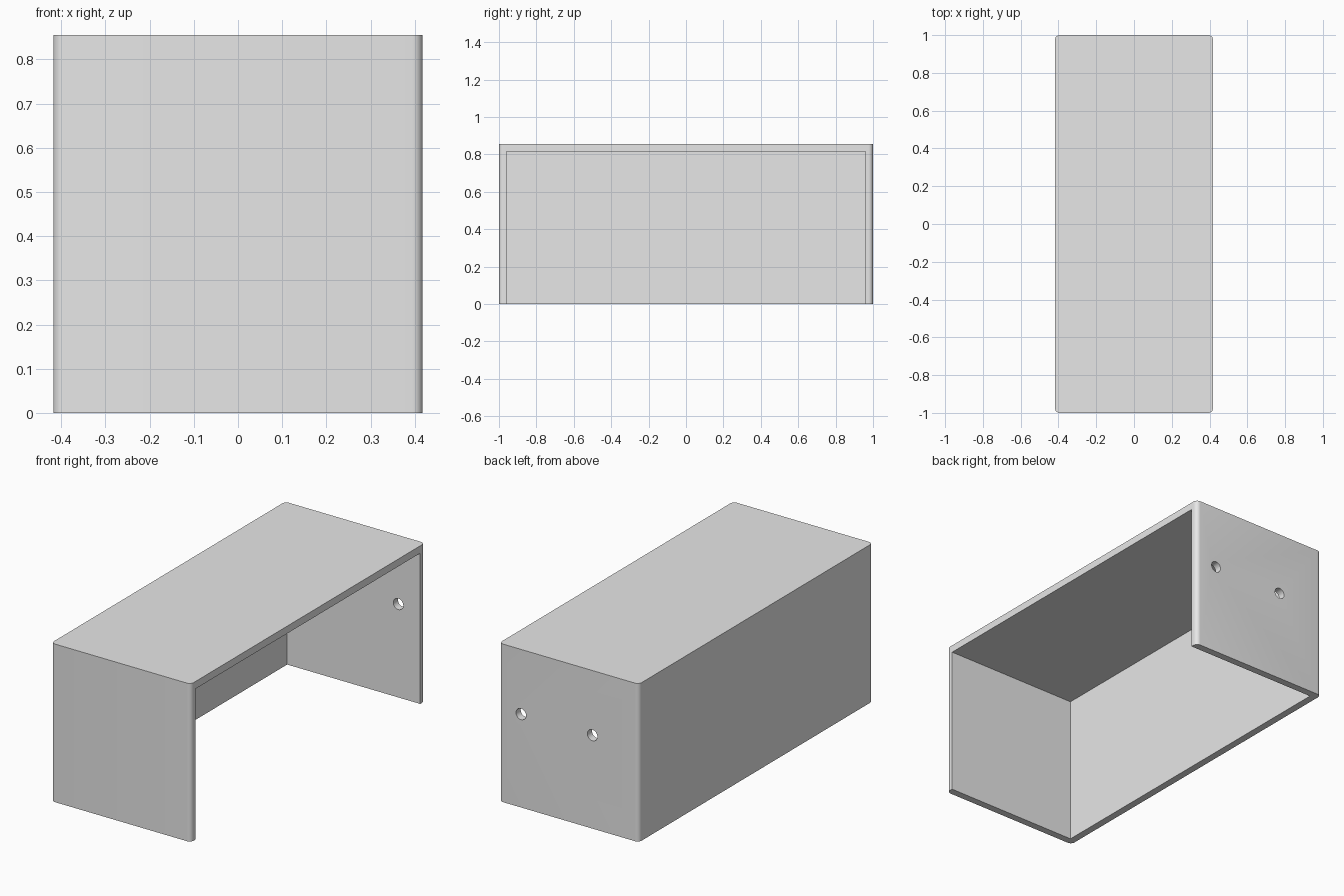
import bpy
import math
import bmesh
from mathutils import Matrix

cube = bpy.data.objects.get("Cube")
if cube:
    bpy.data.objects.remove(cube, do_unlink=True)

HALF_X, HALF_Y, HEIGHT = 0.418, 1.0, 0.855
WALL, RADIUS = 0.04, 0.024
HOLE_RADIUS, HOLE_Z = 0.03, 0.505

grey = bpy.data.materials.new("light grey")
grey.use_nodes = True
grey.diffuse_color = (0.8, 0.8, 0.8, 1)
grey.node_tree.nodes["Principled BSDF"].inputs["Base Color"].default_value = (0.8, 0.8, 0.8, 1)


def add_object(name, bm):
    mesh = bpy.data.meshes.new(name)
    bm.to_mesh(mesh)
    bm.free()
    mesh.materials.append(grey)
    obj = bpy.data.objects.new(name, mesh)
    bpy.context.collection.objects.link(obj)
    return obj


def box(low, high):
    bm = bmesh.new()
    bmesh.ops.create_cube(bm, size=1)
    size = [b - a for a, b in zip(low, high)]
    middle = [(a + b) / 2 for a, b in zip(low, high)]
    bmesh.ops.scale(bm, vec=size, verts=bm.verts)
    bmesh.ops.translate(bm, vec=middle, verts=bm.verts)
    return bm


def cut(target, cutter):
    cutter.hide_render = True
    cutter.hide_set(True)
    mod = target.modifiers.new(cutter.name, 'BOOLEAN')
    mod.operation = 'DIFFERENCE'
    mod.solver = 'EXACT'
    mod.object = cutter
    bpy.context.view_layer.objects.active = target
    bpy.ops.object.modifier_apply(modifier=mod.name)
    bpy.data.objects.remove(cutter, do_unlink=True)


# Outer block with rounded upright corners
bm = box((-HALF_X, -HALF_Y, 0), (HALF_X, HALF_Y, HEIGHT))
upright = [e for e in bm.edges if abs(e.verts[0].co.z - e.verts[1].co.z) > 0.1]
bmesh.ops.bevel(bm, geom=upright, offset=RADIUS, segments=8, profile=0.5, affect='EDGES')
cover = add_object("cover", bm)

# Hollow, open below and on the left side
cut(cover, add_object("hollow_cutter", box(
    (-HALF_X + WALL, -HALF_Y + WALL, -0.5), (1, HALF_Y - WALL, HEIGHT - WALL))))

# Two round holes through the back wall
for x in (0.287, -0.14):
    bm = bmesh.new()
    bmesh.ops.create_cone(bm, cap_ends=True, segments=32, radius1=HOLE_RADIUS,
                          radius2=HOLE_RADIUS, depth=0.3,
                          matrix=Matrix.Translation((x, HALF_Y, HOLE_Z))
                          @ Matrix.Rotation(math.pi / 2, 4, 'X'))
    cut(cover, add_object("hole_cutter", bm))

# Smooth the curved corners and keep the other edges sharp
bpy.ops.object.select_all(action='DESELECT')
cover.select_set(True)
bpy.context.view_layer.objects.active = cover
bpy.ops.object.shade_smooth_by_angle(angle=math.radians(30))
